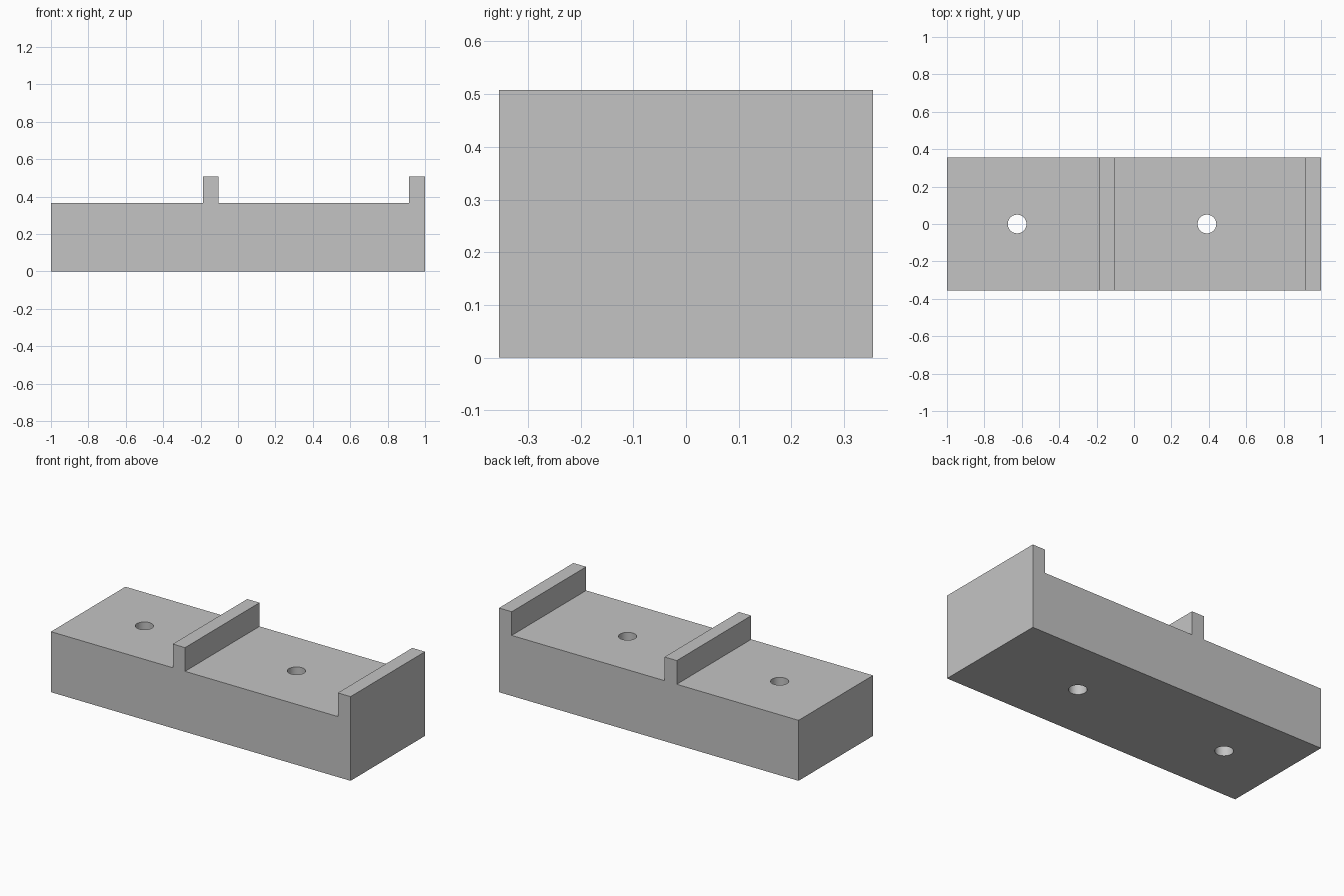
import bpy
import bmesh

cube = bpy.data.objects.get("Cube")
if cube:
    bpy.data.objects.remove(cube, do_unlink=True)

HALF_DEPTH = 0.355
DECK = 0.365
RIB_TOP = 0.508
HOLE_RADIUS = 0.05

grey = bpy.data.materials.new("plain grey")
grey.use_nodes = True
colour = (0.55, 0.55, 0.55, 1)
grey.diffuse_color = colour
grey.node_tree.nodes["Principled BSDF"].inputs["Base Color"].default_value = colour


def extrude_profile(name, points):
    """Extrude an x-z outline through the full depth."""
    bm = bmesh.new()
    face = bm.faces.new([bm.verts.new((x, -HALF_DEPTH, z)) for x, z in points])
    result = bmesh.ops.extrude_face_region(bm, geom=[face])
    moved = [v for v in result["geom"] if isinstance(v, bmesh.types.BMVert)]
    bmesh.ops.translate(bm, verts=moved, vec=(0, 2 * HALF_DEPTH, 0))
    bmesh.ops.recalc_face_normals(bm, faces=bm.faces[:])
    mesh = bpy.data.meshes.new(name)
    bm.to_mesh(mesh)
    bm.free()
    obj = bpy.data.objects.new(name, mesh)
    bpy.context.collection.objects.link(obj)
    mesh.materials.append(grey)
    return obj


# Block with a middle rib and an end rib
block = extrude_profile("ribbed_block", [
    (-1, 0), (1, 0), (1, RIB_TOP), (0.915, RIB_TOP), (0.915, DECK),
    (-0.105, DECK), (-0.105, RIB_TOP), (-0.187, RIB_TOP), (-0.187, DECK),
    (-1, DECK)])

# Vertical screw holes through the block
for label, x in (("right", -0.625), ("left", 0.39)):
    bpy.ops.mesh.primitive_cylinder_add(
        vertices=48, radius=HOLE_RADIUS, depth=1, location=(x, 0, DECK / 2))
    cutter = bpy.context.object
    cutter.name = label + "_hole_cutter"
    cutter.data.materials.append(grey)
    cutter.hide_render = True
    cut = block.modifiers.new(label + "_hole", 'BOOLEAN')
    cut.operation = 'DIFFERENCE'
    cut.solver = 'EXACT'
    cut.object = cutter
    bpy.ops.object.select_all(action='DESELECT')
    block.select_set(True)
    bpy.context.view_layer.objects.active = block
    bpy.ops.object.modifier_apply(modifier=cut.name)
    bpy.data.objects.remove(cutter, do_unlink=True)

bpy.ops.object.shade_smooth_by_angle()
